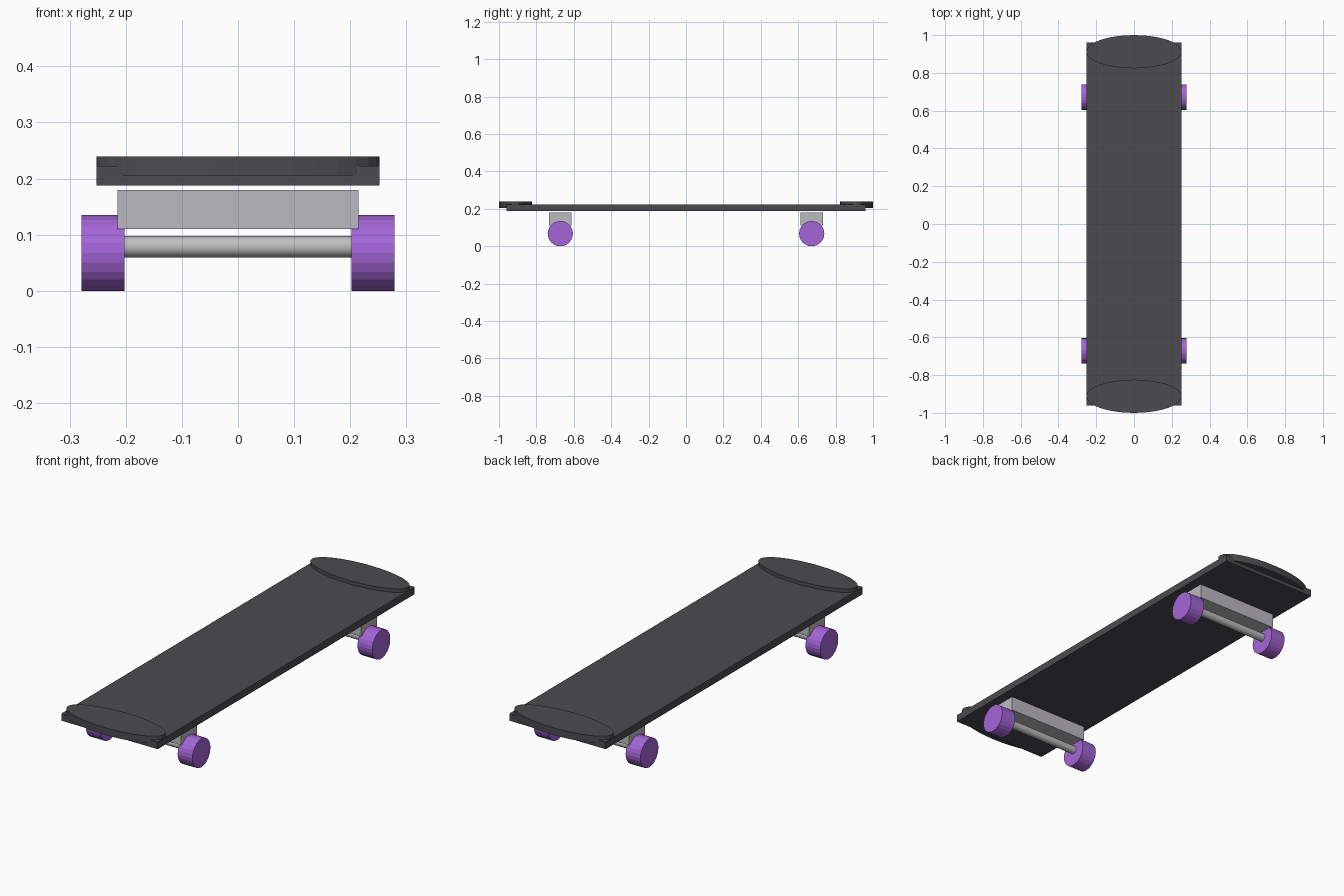
import bpy
from math import pi

if "Cube" in bpy.data.objects:
    bpy.data.objects.remove(bpy.data.objects["Cube"], do_unlink=True)


def material(name, r, g, b):
    mat = bpy.data.materials.new(name)
    mat.use_nodes = True
    mat.diffuse_color = (r, g, b, 1)
    mat.node_tree.nodes["Principled BSDF"].inputs["Base Color"].default_value = (r, g, b, 1)
    return mat


charcoal = material("charcoal", 0.072, 0.071, 0.078)
purple = material("purple", 0.37, 0.13, 0.68)
light_grey = material("light grey", 0.50, 0.49, 0.52)
steel = material("steel grey", 0.52, 0.52, 0.52)


def finish(name, mat):
    obj = bpy.context.object
    obj.name = name
    obj.data.materials.append(mat)
    bpy.ops.object.transform_apply(location=False, rotation=True, scale=True)
    return obj


def box(name, location, size, mat):
    bpy.ops.mesh.primitive_cube_add(size=1, location=location)
    bpy.context.object.scale = size
    return finish(name, mat)


def axle_cylinder(name, location, radius, length, mat):
    # Cylinder lying along the x axis
    bpy.ops.mesh.primitive_cylinder_add(vertices=24, radius=radius, depth=length,
                                        location=location, rotation=(0, pi / 2, 0))
    return finish(name, mat)


# Deck board
box("deck", (0, 0, 0.205), (0.504, 1.92, 0.034), charcoal)

for end, sign in (("front", -1), ("back", 1)):
    # Oval cap overlapping the end of the deck
    bpy.ops.mesh.primitive_cylinder_add(vertices=32, radius=1, depth=1,
                                        location=(0, sign * 0.912, 0.222))
    bpy.context.object.scale = (0.252, 0.088, 0.034)
    finish(end + "_deck_cap", charcoal)

    # Truck block and axle
    y = sign * 0.672
    box(end + "_truck", (0, y, 0.145), (0.43, 0.12, 0.07), light_grey)
    axle_cylinder(end + "_axle", (0, y, 0.0785), 0.019, 0.43, steel)
    bpy.ops.object.shade_smooth_by_angle()

    # Wheels
    for side, s in (("left", 1), ("right", -1)):
        axle_cylinder(f"{end}_{side}_wheel", (s * 0.2405, y, 0.0675), 0.0675, 0.077, purple)
